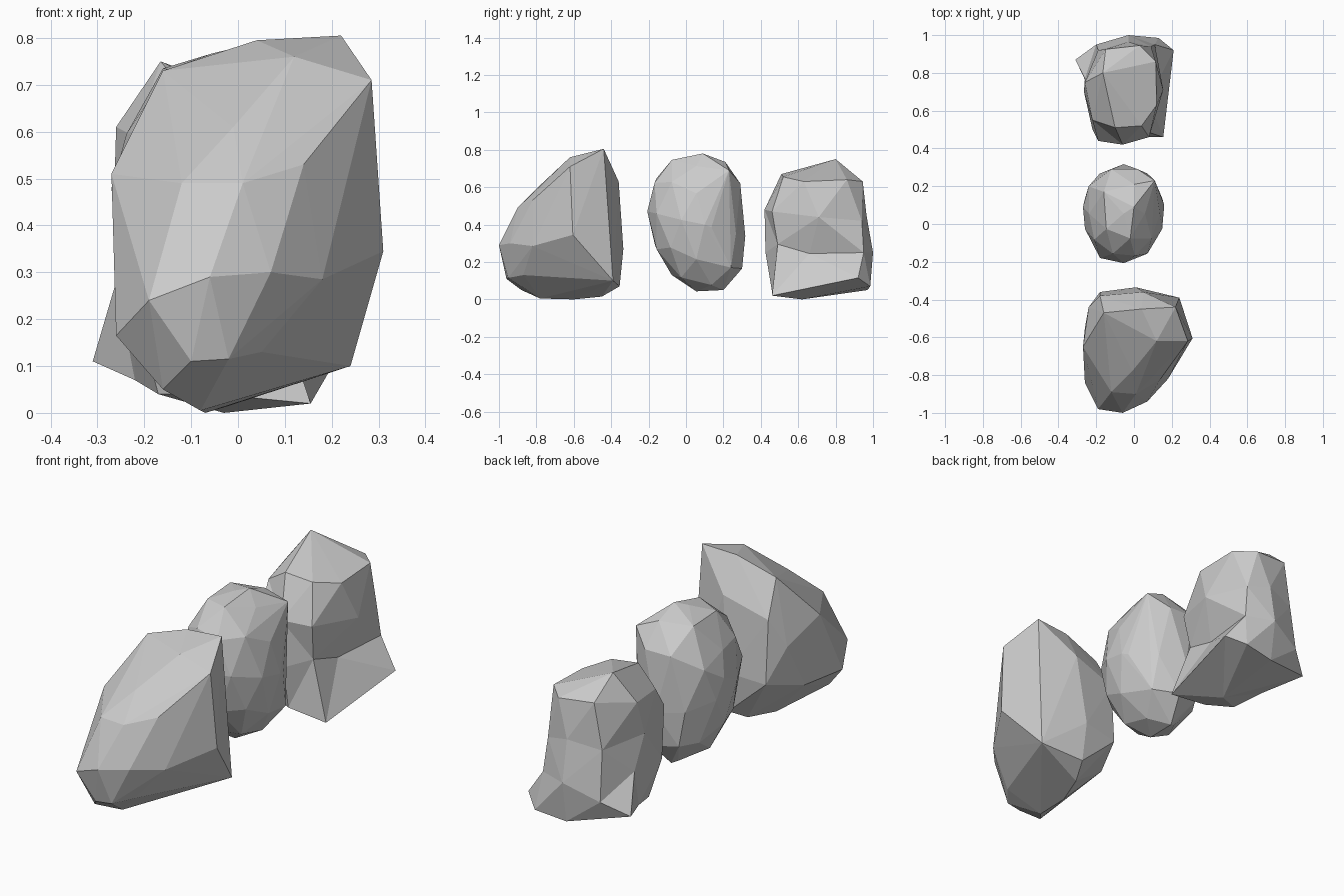
import bpy, bmesh
from mathutils import Vector

if "Cube" in bpy.data.objects:
    bpy.data.objects.remove(bpy.data.objects["Cube"])


def add_object(name, bm):
    bmesh.ops.recalc_face_normals(bm, faces=bm.faces[:])
    me = bpy.data.meshes.new(name)
    bm.to_mesh(me)
    bm.free()
    ob = bpy.data.objects.new(name, me)
    bpy.context.collection.objects.link(ob)
    return ob


def hull_rock(name, points):
    """Faceted convex rock wrapped around its corner points."""
    bm = bmesh.new()
    for p in points:
        bm.verts.new(p)
    bmesh.ops.convex_hull(bm, input=bm.verts[:])
    loose = [v for v in bm.verts if not v.link_faces]
    bmesh.ops.delete(bm, geom=loose, context='VERTS')
    return add_object(name, bm)


def ring_rock(name, bottom, rings, top):
    """Faceted rock skinned over stacked rings, allowing hollows."""
    bm = bmesh.new()
    rows = [[bm.verts.new(p) for p in ring] for ring in rings]
    n = len(rows[0])
    for lo, hi in zip(rows, rows[1:]):
        for i in range(n):
            j = (i + 1) % n
            bm.faces.new((lo[i], lo[j], hi[j], hi[i]))
    for row, tip in ((rows[0], bottom), (rows[-1], top)):
        apex = bm.verts.new(tip)
        for i in range(n):
            bm.faces.new((row[i], row[(i + 1) % n], apex))
    bmesh.ops.triangulate(bm, faces=bm.faces[:])
    return add_object(name, bm)


def boulder_points(center, radii, shear):
    """Corner points of a coarse ellipsoid, sheared along z by y."""
    bm = bmesh.new()
    bmesh.ops.create_icosphere(bm, subdivisions=2, radius=1)
    pts = []
    for v in bm.verts:
        d = Vector([a * r for a, r in zip(v.co, radii)])
        pts.append(Vector(center) + d + Vector((0, 0, shear * d.y)))
    bm.free()
    return pts


# Front rock: tall, sloping nose, sharp right shoulder
hull_rock("front_rock", [
    (.22, -.44, .805), (.04, -.45, .795), (.12, -.62, .76), (-.16, -.47, .73),
    (.285, -.62, .71), (.05, -.36, .63), (-.01, -.78, .61),
    (-.18, -.38, .56), (-.27, -.65, .51), (-.24, -.44, .42), (-.12, -.89, .49),
    (.01, -.9, .49), (.14, -.82, .53), (.31, -.605, .345), (.18, -.82, .285),
    (-.06, -1, .29), (.07, -.94, .3), (-.19, -.98, .24), (.01, -.335, .27),
    (-.26, -.84, .165), (-.18, -.36, .25), (.24, -.39, .1), (-.26, -.55, .2),
    (-.1, -.96, .11), (-.02, -.95, .115), (.05, -.87, .13), (-.16, -.88, .05),
    (-.08, -.78, .005), (-.07, -.6, 0), (-.02, -.45, .015), (.02, -.355, .07),
])

# Middle rock: egg-shaped boulder with a squarer back
hull_rock("middle_rock", boulder_points((-.055, .055, .405), (.215, .262, .362), -.25) + [
    (.0, .09, .78), (.0, .21, .735), (-.16, .17, .735), (-.1, -.05, .715),
    (.11, .23, .69), (-.12, .29, .62), (.02, .29, .62),
    (.16, .1, .4), (-.27, .09, .48), (-.18, -.18, .46), (-.24, .2, .55),
    (.09, .24, .17), (-.03, .3, .165), (-.06, .2, .05), (-.15, .27, .18),
])

# Rear rock: upright body on a flared foot with pointed corners
ring_rock("rear_rock", (-.03, .62, 0), [
    [(-.05, .46, .04), (.155, .46, .02), (.21, .92, .115), (.13, .985, .07),
     (-.03, .97, .05), (-.31, .87, .11), (-.22, .68, .07), (-.17, .53, .04)],
    [(-.05, .425, .25), (.065, .49, .295), (.08, .66, .245), (.11, .95, .25),
     (-.03, 1, .25), (-.2, .95, .18), (-.26, .77, .28), (-.22, .5, .23)],
    [(-.06, .42, .48), (.08, .46, .47), (.155, .71, .44), (.09, .94, .42),
     (-.03, .965, .45), (-.19, .92, .42), (-.265, .7, .44), (-.19, .44, .46)],
    [(-.1, .51, .67), (.04, .52, .655), (.12, .63, .63), (.115, .86, .64),
     (.03, .945, .63), (-.15, .925, .645), (-.26, .75, .61), (-.22, .55, .59)],
], (-.165, .8, .75))
